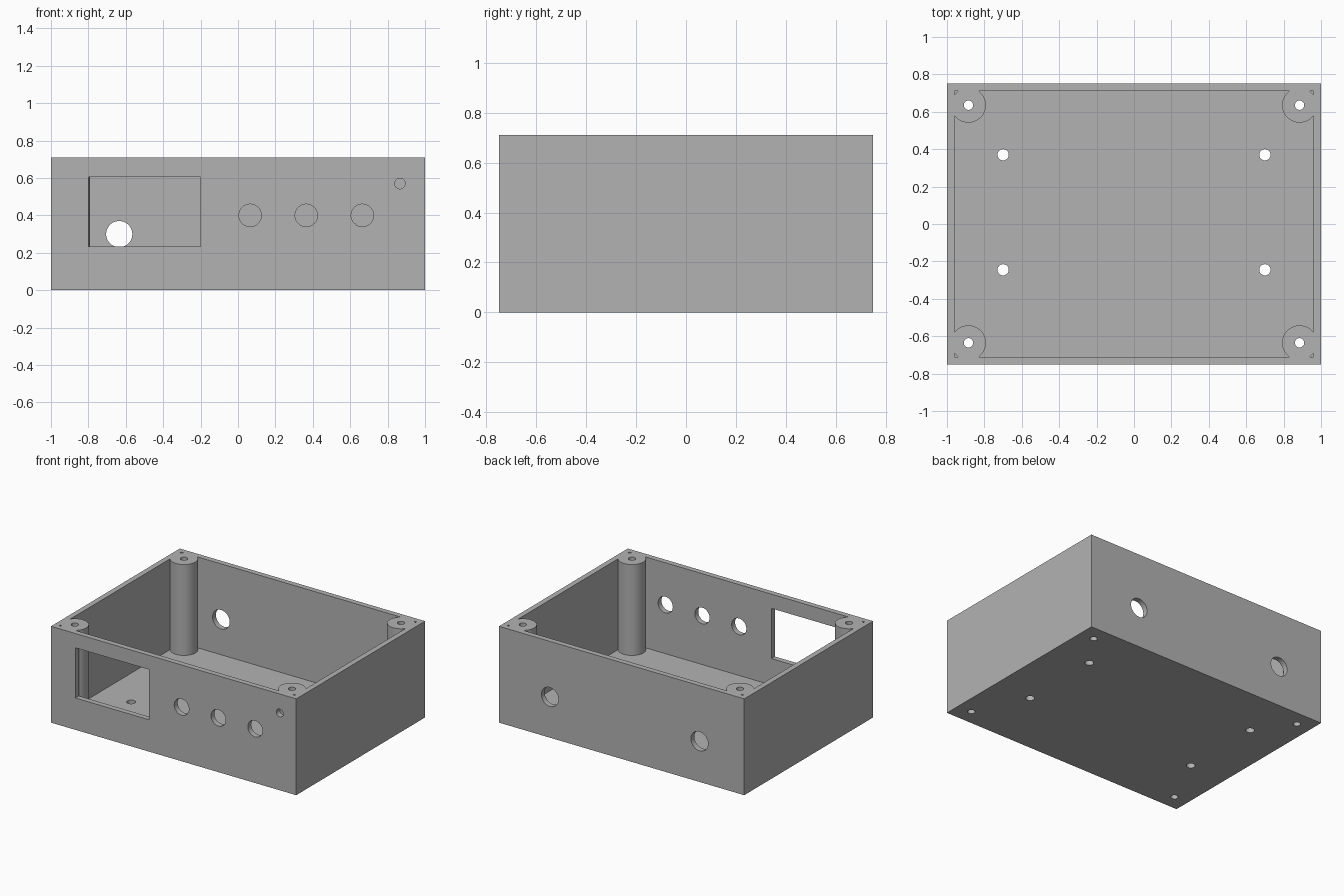
import bpy
import math

if "Cube" in bpy.data.objects:
    bpy.data.objects.remove(bpy.data.objects["Cube"], do_unlink=True)

# Main sizes
WIDTH, DEPTH, HEIGHT, WALL = 2.0, 1.5, 0.71, 0.04
POST_X, POST_Y, POST_R = 0.885, 0.635, 0.093

grey = bpy.data.materials.new("plain grey")
grey.use_nodes = True
COLOUR = (0.45, 0.45, 0.45, 1.0)
grey.diffuse_color = COLOUR
grey.node_tree.nodes["Principled BSDF"].inputs["Base Color"].default_value = COLOUR


def box(name, low, high):
    """Box between two corners."""
    centre = [(a + b) / 2 for a, b in zip(low, high)]
    bpy.ops.mesh.primitive_cube_add(size=1, location=centre)
    obj = bpy.context.object
    obj.name = name
    obj.scale = [b - a for a, b in zip(low, high)]
    bpy.ops.object.transform_apply(location=True, rotation=True, scale=True)
    obj.data.materials.append(grey)
    return obj


def cylinder(name, centre, radius, length, along_y=False):
    """Cylinder standing upright or lying along y."""
    turn = (math.pi / 2, 0, 0) if along_y else (0, 0, 0)
    bpy.ops.mesh.primitive_cylinder_add(vertices=48, radius=radius, depth=length,
                                        location=centre, rotation=turn)
    obj = bpy.context.object
    obj.name = name
    bpy.ops.object.transform_apply(location=True, rotation=True, scale=True)
    obj.data.materials.append(grey)
    return obj


def cut(target, cutter):
    """Subtract the cutter from the target, then discard it."""
    cutter.hide_render = True
    mod = target.modifiers.new("cut", "BOOLEAN")
    mod.operation = "DIFFERENCE"
    mod.solver = "EXACT"
    mod.object = cutter
    bpy.context.view_layer.objects.active = target
    bpy.ops.object.modifier_apply(modifier=mod.name)
    bpy.data.objects.remove(cutter, do_unlink=True)


corners = [(sx * POST_X, sy * POST_Y) for sx in (-1, 1) for sy in (-1, 1)]

# Cavity shape: the inside of the box, leaving the corner posts standing
cavity = box("cavity_cutter", (WALL - WIDTH / 2, WALL - DEPTH / 2, WALL),
             (WIDTH / 2 - WALL, DEPTH / 2 - WALL, 1))
for x, y in corners:
    cut(cavity, cylinder("post_shape", (x, y, 0.5), POST_R, 2))

# Open enclosure
enclosure = box("enclosure", (-WIDTH / 2, -DEPTH / 2, 0), (WIDTH / 2, DEPTH / 2, HEIGHT))
cut(enclosure, cavity)

# Screw holes through the posts
for x, y in corners:
    cut(enclosure, cylinder("screw_hole", (x, y, 0.4), 0.025, 2))

# Mounting holes in the floor
for x in (-0.7, 0.7):
    for y in (-0.245, 0.37):
        cut(enclosure, cylinder("mounting_hole", (x, y, 0), 0.03, 0.2))

# Display window in the front wall
cut(enclosure, box("display_window", (-0.8, -0.8, 0.235), (-0.2, -0.705, 0.605)))

# Three control holes in the front wall
for x in (0.065, 0.365, 0.665):
    cut(enclosure, cylinder("control_hole", (x, -DEPTH / 2, 0.4), 0.06, 0.2, True))

# Small blind indicator hole in front of a post
cut(enclosure, cylinder("indicator_hole", (0.866, -DEPTH / 2, 0.57), 0.028, 2 * WALL, True))

# Two cable holes in the back wall
for x in (-0.635, 0.585):
    cut(enclosure, cylinder("cable_hole", (x, DEPTH / 2, 0.3), 0.07, 0.2, True))

# Smooth the round parts, keep the edges sharp
bpy.ops.object.select_all(action="DESELECT")
enclosure.select_set(True)
bpy.context.view_layer.objects.active = enclosure
bpy.ops.object.shade_smooth_by_angle(angle=math.radians(30))
